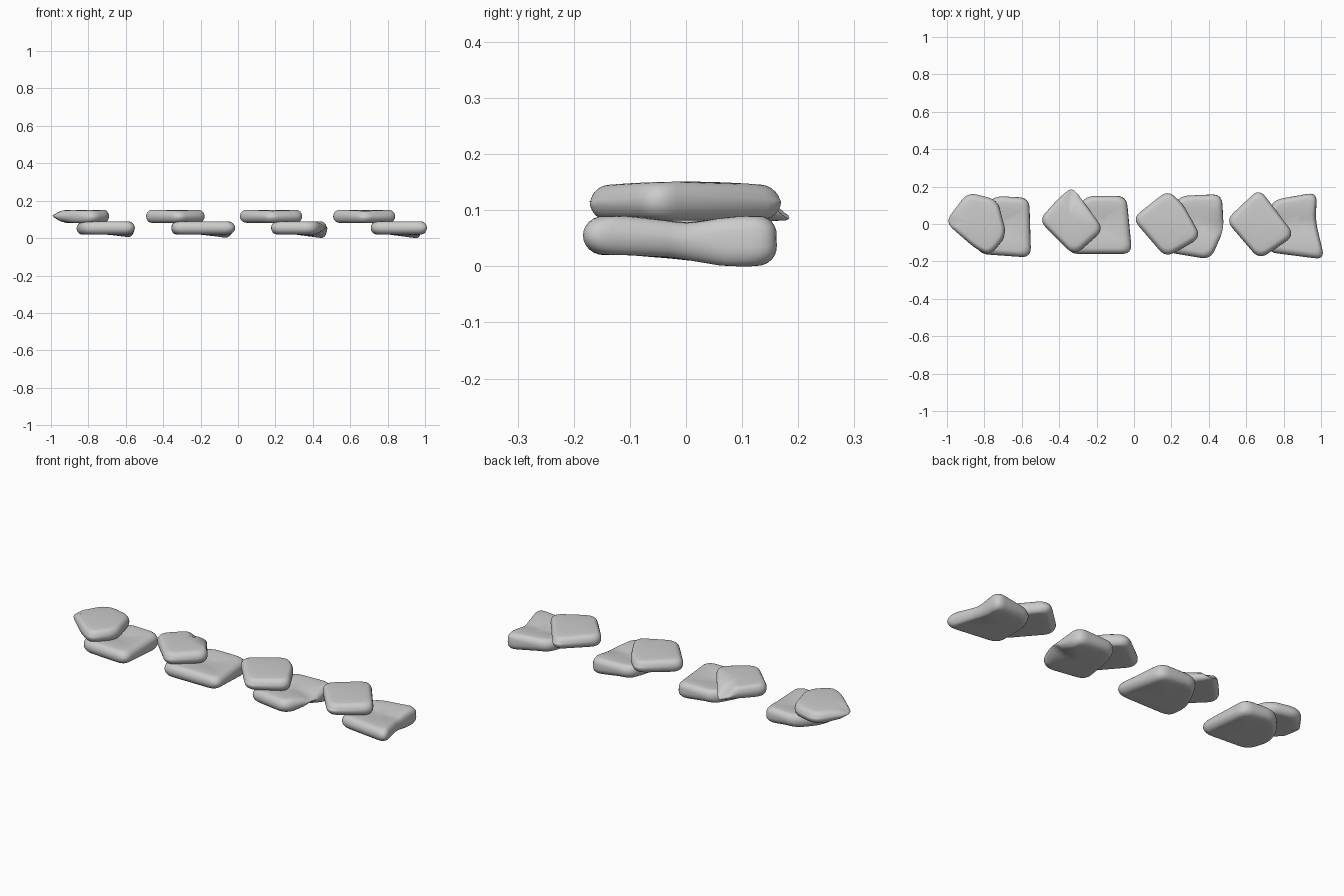
import bpy, bmesh, math
from mathutils import Vector

cube = bpy.data.objects.get("Cube")
if cube:
    bpy.data.objects.remove(cube)

# Single stone grey
stone = bpy.data.materials.new("stone grey")
stone.use_nodes = True
grey = (0.6, 0.6, 0.6, 1)
stone.diffuse_color = grey
stone.node_tree.nodes["Principled BSDF"].inputs["Base Color"].default_value = grey


def rounded_outline(corners, radius=0.055, steps=6):
    """Closed polygon, given in hundredths, with every corner rounded off."""
    points = [Vector(corner) / 100 for corner in corners]
    outline = []
    for i, corner in enumerate(points):
        before = points[i - 1] - corner
        after = points[(i + 1) % len(points)] - corner
        start = corner + before.normalized() * min(radius, before.length * 0.4)
        end = corner + after.normalized() * min(radius, after.length * 0.4)
        for k in range(steps + 1):
            t = k / steps
            outline.append(start.lerp(corner, t).lerp(corner.lerp(end, t), t))
    return outline


def clamp(value):
    return min(1, max(0, value))


def upper_warp(x, y, side):
    """Top surface falls away gently towards front and back."""
    return -0.3 * y * y if side > 0 else 0


def lower_warp(x, y, side):
    """Shallow dip across the top, sagging outer back corner underneath."""
    if side > 0:
        return -0.012 * math.exp(-(y / 0.06) ** 2)
    return -0.02 * clamp((x - 0.3) / 0.15) * clamp((y + 0.05) / 0.12)


def slab(name, left, corners, low, high, warp, tip=None):
    """Pillow-edged slab: rings of the outline, round at the rim, flat inside.
    The optional tip (x, y, z in hundredths) draws one corner to a point."""
    outline = rounded_outline(corners)
    centre = sum(outline, Vector((0, 0))) / len(outline)
    angles = [math.radians(angle) for angle in range(-90, 91, 15)]
    rim = [(0.8 + 0.2 * math.cos(angle), math.sin(angle)) for angle in angles]
    rings = [(0.3, -1), (0.6, -1)] + rim + [(0.6, 1), (0.3, 1)]
    bm = bmesh.new()

    def add_vert(point, side):
        z = (low + high) / 2 + side * (high - low) / 2 + warp(point.x, point.y, side)
        if tip:
            target = Vector(tip) / 100
            weight = clamp(1 - (point - target.xy).length / 0.08)
            z += (target.z - z) * weight * 0.9
        return bm.verts.new((left + point.x, point.y, z))

    loops = [[add_vert(centre + (point - centre) * scale, side) for point in outline]
             for scale, side in rings]
    count = len(outline)
    for lower, upper in zip(loops, loops[1:]):
        for i in range(count):
            j = (i + 1) % count
            bm.faces.new((lower[i], lower[j], upper[j], upper[i]))
    for loop, side in ((loops[0], -1), (loops[-1], 1)):
        hub = add_vert(centre, side)
        for i in range(count):
            bm.faces.new((loop[i], loop[(i + 1) % count], hub))
    bmesh.ops.recalc_face_normals(bm, faces=bm.faces)
    mesh = bpy.data.meshes.new(name)
    bm.to_mesh(mesh)
    bm.free()
    mesh.materials.append(stone)
    for face in mesh.polygons:
        face.use_smooth = True
    bpy.context.collection.objects.link(bpy.data.objects.new(name, mesh))


def upper_stone(place, left, corners, tip=None):
    slab("upper_stone_" + place, left, corners, 0.082, 0.151, upper_warp, tip)


def lower_stone(place, left, corners, tip=None):
    slab("lower_stone_" + place, left, corners, 0.02, 0.09, lower_warp, tip)


# Pair at the far right, its upper stone tapering to a tip
upper_stone("far_right", -1, [(-1, 1), (11, 17), (27, 13), (32, -6), (23, -17), (15, -13)],
            tip=(0, 1, 12))
lower_stone("far_right", -1, [(16, 5), (25, 15), (44, 14), (45, -18), (17, -16), (13, -4)])

# Inner right pair, its upper stone dipping to a point at the back
upper_stone("inner_right", -0.5, [(-1, 2), (10, 14), (17, 20), (34, -3), (18, -17)],
            tip=(17, 18, 8))
lower_stone("inner_right", -0.5, [(18, 5), (24, 15), (46, 15), (49, -16), (15, -16), (14, -4)])

# Inner left pair, its lower stone with a pointed outer side
upper_stone("inner_left", 0, [(-1, 3), (18, 18), (26, 11), (36, -7), (17, -18)])
lower_stone("inner_left", 0, [(20, 5), (24, 15), (47, 16), (48, -3), (41, -19), (17, -15)],
            tip=(48, -3, 6))

# Far left pair, a clean diamond over a flared block
upper_stone("far_left", 0.5, [(-1, 2), (17, 19), (36, -6), (17, -19)])
lower_stone("far_left", 0.5, [(21, 5), (25, 13), (48, 17), (47, 2), (52, -19), (21, -15)])
